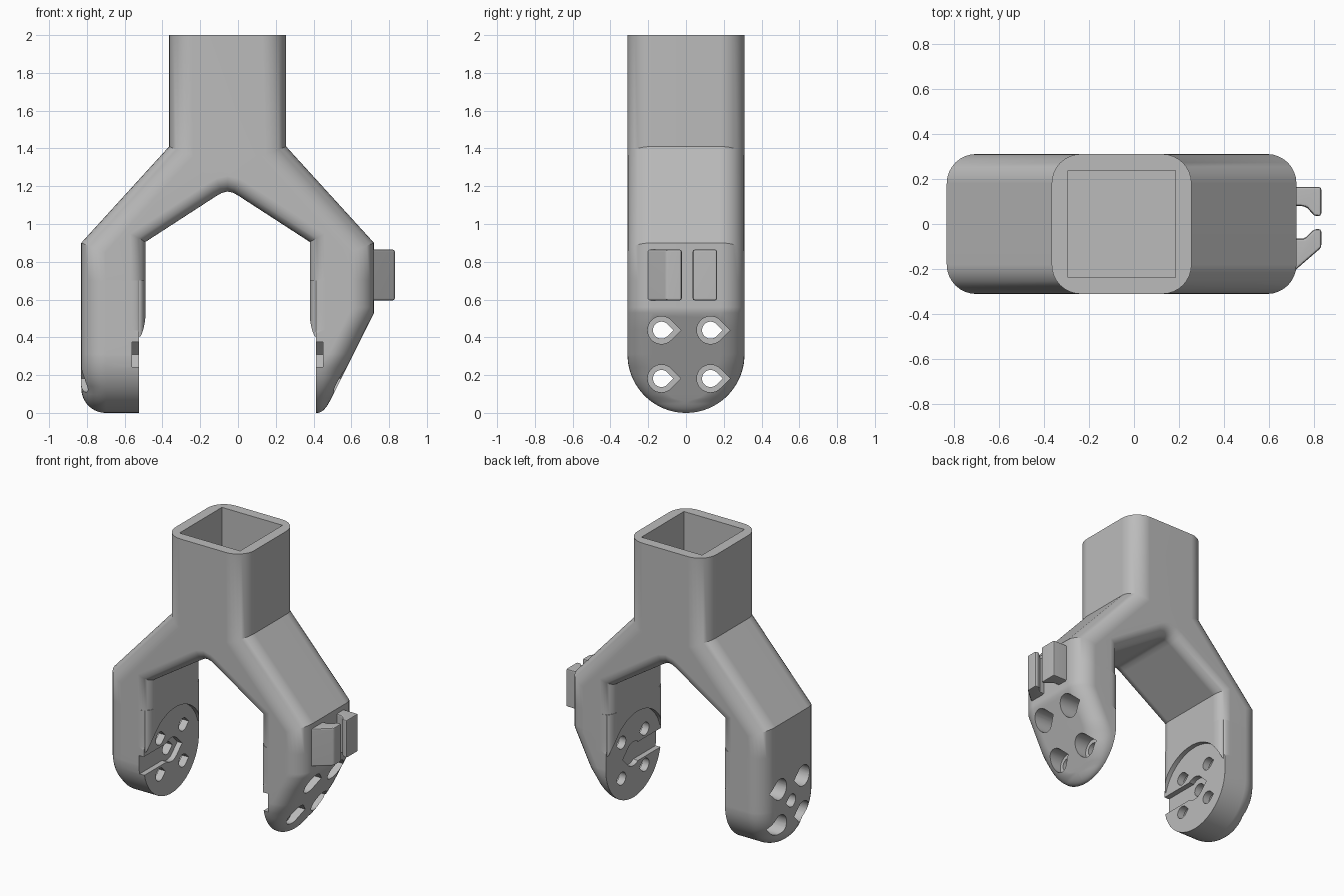
import bpy, bmesh
from math import sin, cos, pi, sqrt
from mathutils import Vector

cube = bpy.data.objects.get("Cube")
if cube:
    bpy.data.objects.remove(cube, do_unlink=True)

CX = -0.055        # symmetry plane of the fork
R = 0.31           # half depth, also the radius of the leg ends
JOIN = 0.7         # height where legs meet the body
FACE, INNER, OUTER = 0.468, 0.435, 0.775   # distances from the symmetry plane

grey = bpy.data.materials.new("plain grey")
grey.use_nodes = True
grey.diffuse_color = (0.5, 0.5, 0.5, 1)
grey.node_tree.nodes["Principled BSDF"].inputs["Base Color"].default_value = (0.5, 0.5, 0.5, 1)


def make(name, bm):
    bmesh.ops.recalc_face_normals(bm, faces=bm.faces[:])
    mesh = bpy.data.meshes.new(name)
    bm.to_mesh(mesh)
    bm.free()
    mesh.materials.append(grey)
    ob = bpy.data.objects.new(name, mesh)
    bpy.context.collection.objects.link(ob)
    return ob


def loft(name, rings):
    """Skin closed rings of equal length and cap both ends."""
    bm = bmesh.new()
    vs = [[bm.verts.new(p) for p in ring] for ring in rings]
    n = len(vs[0])
    for a, b in zip(vs, vs[1:]):
        for i in range(n):
            j = (i + 1) % n
            bm.faces.new((a[i], a[j], b[j], b[i]))
    bm.faces.new(vs[0])
    bm.faces.new(vs[-1])
    return make(name, bm)


def prism(name, pts, axis, lo, hi):
    """Extrude a flat outline along an axis (0, 1 or 2)."""
    def place(p, d):
        q = list(p)
        q.insert(axis, d)
        return Vector(q)
    return loft(name, [[place(p, d) for p in pts] for d in (lo, hi)])


def apply_mod(ob, kind, **props):
    mod = ob.modifiers.new(kind.title(), kind)
    for key, val in props.items():
        setattr(mod, key, val)
    bpy.context.view_layer.objects.active = ob
    bpy.ops.object.modifier_apply(modifier=mod.name)


def cut(ob, cutter):
    cutter.hide_render = True
    apply_mod(ob, "BOOLEAN", operation="DIFFERENCE", solver="EXACT", object=cutter)
    bpy.data.objects.remove(cutter, do_unlink=True)


def finish(ob):
    bpy.ops.object.select_all(action="DESELECT")
    ob.select_set(True)
    bpy.context.view_layer.objects.active = ob
    bpy.ops.object.shade_smooth_by_angle(angle=0.5)
    mod = ob.modifiers.new("Weighted normals", "WEIGHTED_NORMAL")
    mod.keep_sharp = True


def section(s, u0, u1, w, r_in, r_out, z):
    """Horizontal rounded rectangle with elliptical corners."""
    pts = []
    corners = ((u1, 1, 1, r_out), (u0, -1, 1, r_in), (u0, -1, -1, r_in), (u1, 1, -1, r_out))
    for k, (u, su, sy, (rx, ry)) in enumerate(corners):
        rx, ry = max(rx, 0.001), max(min(ry, w * 0.98), 0.001)
        for i in range(9):
            a = pi / 2 * (k + i / 8)
            pts.append((CX + s * (u - su * rx + rx * cos(a)), sy * (w - ry) + ry * sin(a), z))
    return pts


def disc(r, n=64):
    return [(r * cos(2 * pi * i / n), R + r * sin(2 * pi * i / n)) for i in range(n)]


def teardrop(y, z, r):
    arc = [pi / 4 + 1.5 * pi * i / 24 for i in range(25)]
    return [(y + r * cos(a), z + r * sin(a)) for a in arc] + [(y + r * sqrt(2), z)]


# Body: tube and two arms, cut from one outline with rounded edges
half = [(0.775, JOIN), (0.775, 0.9), (0.31, 1.41), (0.31, 2.0)]
under = [(0.435, JOIN), (0.435, 0.905), (0.06, 1.148), (0.03, 1.165)]
outline = [(CX + u, z) for u, z in half] + [(CX - u, z) for u, z in reversed(half)]
n_outer = len(outline)
outline += [(CX - u, z) for u, z in under] + [(CX, 1.172)]
outline += [(CX + u, z) for u, z in reversed(under)]
body = prism("fork_body", outline, 1, -R, R)
bm = bmesh.new()
bm.from_mesh(body.data)
weight = bm.edges.layers.float.new("bevel_weight_edge")
bm.verts.ensure_lookup_table()
n = len(outline)
for e in bm.edges:
    a, b = e.verts
    same_side = abs(a.co.y - b.co.y) < 0.001
    end = abs(a.co.z - b.co.z) < 0.001 and (a.co.z > 1.9 or a.co.z < JOIN + 0.01)
    if same_side and not end:
        e[weight] = 1.0 if a.index % n < n_outer and b.index % n < n_outer else 0.62
bm.to_mesh(body.data)
bm.free()
apply_mod(body, "BEVEL", limit_method="WEIGHT", width=0.13, segments=8, use_clamp_overlap=False)
socket = [(CX - 0.238, -0.238), (CX + 0.238, -0.238), (CX + 0.238, 0.238), (CX - 0.238, 0.238)]
cut(body, prism("socket_cutter", socket, 2, 1.41, 2.2))
finish(body)

# Legs: rounded ends, one straight and one tapered outside
heights = [R - R * cos(pi / 2 * (i + 0.4) / 18) for i in range(18)]
heights += [R, 0.36, 0.42, 0.44, 0.53, 0.56, JOIN]


def leg_ring(s, z, tapered):
    edge, r = OUTER, 0.13
    if tapered:
        edge -= max(0, 0.53 - z) * 0.5
        r = min(r, 0.85 * (edge - FACE))
    d = max(0, R - z)
    w = sqrt(R * R - d * d)
    ry = w - sqrt(max(0, (R - r) ** 2 - d * d))
    rx = r if d <= R - r else sqrt(max(0, r * r - (d - R + r) ** 2))
    r_in = (0.045, 0.014) if z > 0.43 else (0, 0)
    return section(s, FACE, edge - r + rx, w, r_in, (rx, ry), z)


for side, s, tapered in (("left", 1, True), ("right", -1, False)):
    leg = loft(side + "_leg", [leg_ring(s, z, tapered) for z in heights])

    def bore(pts, u0, u1):
        lo, hi = sorted((CX + s * u0, CX + s * u1))
        cut(leg, prism("bore_cutter", pts, 0, lo, hi))

    # Screw holes with wide teardrop counterbores
    for y in (-0.13, 0.13):
        for z in (R - 0.128, R + 0.128):
            bore(teardrop(y, z, 0.045), 0.3, 1.0)
            bore(teardrop(y, z, 0.073), FACE + 0.052, 1.0)
    # Cable slot and shaft pocket
    bore([(-0.4, 0.242), (0, 0.242), (0, 0.375), (-0.4, 0.375)], 0.3, FACE + 0.038)
    bore(teardrop(0, R, 0.085), 0.3, FACE + 0.038)
    if not tapered:
        bore(teardrop(0, R, 0.045), 0.3, 1.0)
    finish(leg)

    # Raised inner layer above the round mounting face
    pad = loft(side + "_inner_pad", [
        section(s, INNER, FACE + 0.001, 0.296, (0.033, 0.066), (0, 0), z) for z in (0.3, 0.5, JOIN)])
    lo, hi = sorted((CX + s * 0.3, CX + s * 0.6))
    cut(pad, prism("round_cutter", disc(0.31), 0, lo, hi))
    finish(pad)

# Cable clip: two jaws on the outside of the tapered leg
jaws = {
    "clip_back_jaw": [(0.69, 0.165), (0.83, 0.165), (0.83, 0.035), (0.80, 0.035),
                      (0.765, 0.075), (0.74, 0.08), (0.69, 0.08)],
    "clip_front_jaw": [(0.69, -0.225), (0.72, -0.2), (0.83, -0.105), (0.83, -0.022),
                       (0.80, -0.022), (0.755, -0.065), (0.69, -0.065)],
}
for name, pts in jaws.items():
    jaw = prism(name, pts, 2, 0.595, 0.865)
    apply_mod(jaw, "BEVEL", width=0.012, segments=2, limit_method="ANGLE")
    finish(jaw)
